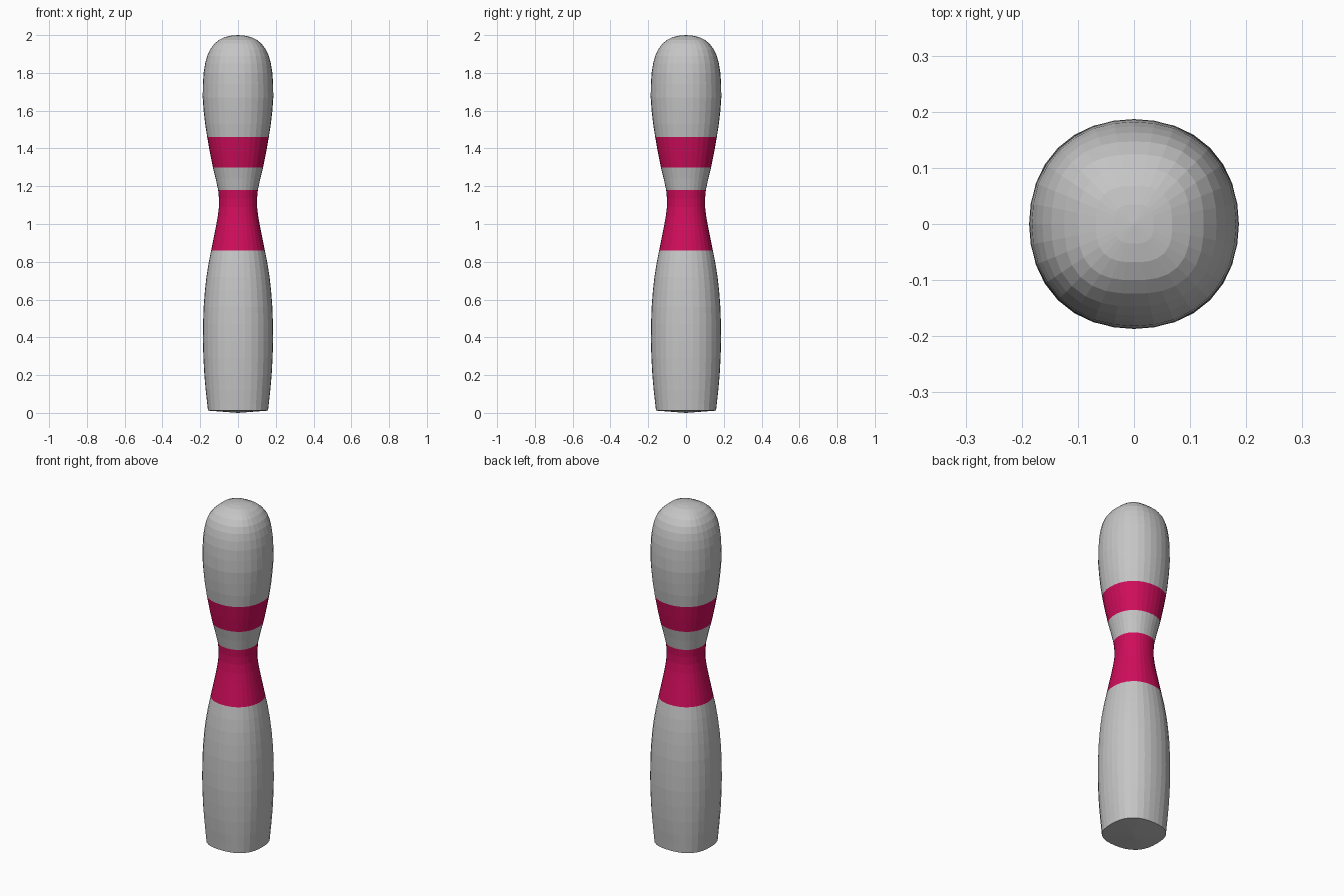
import bpy, bmesh, math

SIDES = 32

# Profile rings: height, half-width, squareness exponent of the cross-section
RINGS = [
    (0.012, 0.159, 2.5), (0.05, 0.163, 2.45), (0.12, 0.171, 2.35),
    (0.20, 0.178, 2.3), (0.29, 0.183, 2.25), (0.38, 0.186, 2.2),
    (0.47, 0.185, 2.2), (0.56, 0.182, 2.2), (0.65, 0.175, 2.2),
    (0.72, 0.167, 2.2), (0.79, 0.156, 2.2), (0.86, 0.142, 2.2),
    (0.92, 0.130, 2.2), (0.98, 0.118, 2.2), (1.04, 0.107, 2.2),
    (1.09, 0.101, 2.2), (1.135, 0.101, 2.2), (1.18, 0.105, 2.2),
    (1.24, 0.118, 2.2), (1.30, 0.133, 2.2), (1.38, 0.149, 2.2),
    (1.46, 0.163, 2.2), (1.53, 0.174, 2.15), (1.60, 0.182, 2.1),
    (1.67, 0.187, 2.1), (1.74, 0.186, 2.1), (1.80, 0.182, 2.15),
    (1.85, 0.174, 2.2), (1.89, 0.163, 2.3), (1.925, 0.147, 2.45),
    (1.955, 0.124, 2.6), (1.975, 0.100, 2.7), (1.99, 0.068, 2.8),
    (1.997, 0.035, 2.8),
]
STRIPES = [(0.86, 1.18), (1.30, 1.46)]


def material(name, colour):
    m = bpy.data.materials.new(name)
    m.diffuse_color = (*colour, 1)
    return m


def ring(bm, z, w, n):
    verts = []
    for i in range(SIDES):
        a = 2 * math.pi * i / SIDES
        c, s = math.cos(a), math.sin(a)
        r = w / (abs(c) ** n + abs(s) ** n) ** (1 / n)
        verts.append(bm.verts.new((r * c, r * s, z)))
    return verts


# Body: stacked rounded-square rings with a domed top and nearly flat base
bm = bmesh.new()
loops = [ring(bm, *r) for r in RINGS]
for lo, hi in zip(loops, loops[1:]):
    for i in range(SIDES):
        j = (i + 1) % SIDES
        bm.faces.new((lo[i], lo[j], hi[j], hi[i]))
tip = bm.verts.new((0, 0, 2.0))
foot = bm.verts.new((0, 0, 0.0))
for i in range(SIDES):
    j = (i + 1) % SIDES
    bm.faces.new((loops[-1][i], loops[-1][j], tip))
    bm.faces.new((loops[0][j], loops[0][i], foot))

# Stripes: coloured by height
for f in bm.faces:
    z = f.calc_center_median().z
    f.material_index = int(any(a < z < b for a, b in STRIPES))

mesh = bpy.data.meshes.new("pin_body")
bm.to_mesh(mesh)
bm.free()
mesh.materials.append(material("light grey", (0.56, 0.56, 0.56)))
mesh.materials.append(material("crimson stripe", (0.63, 0.004, 0.105)))
bpy.context.collection.objects.link(bpy.data.objects.new("pin_body", mesh))
